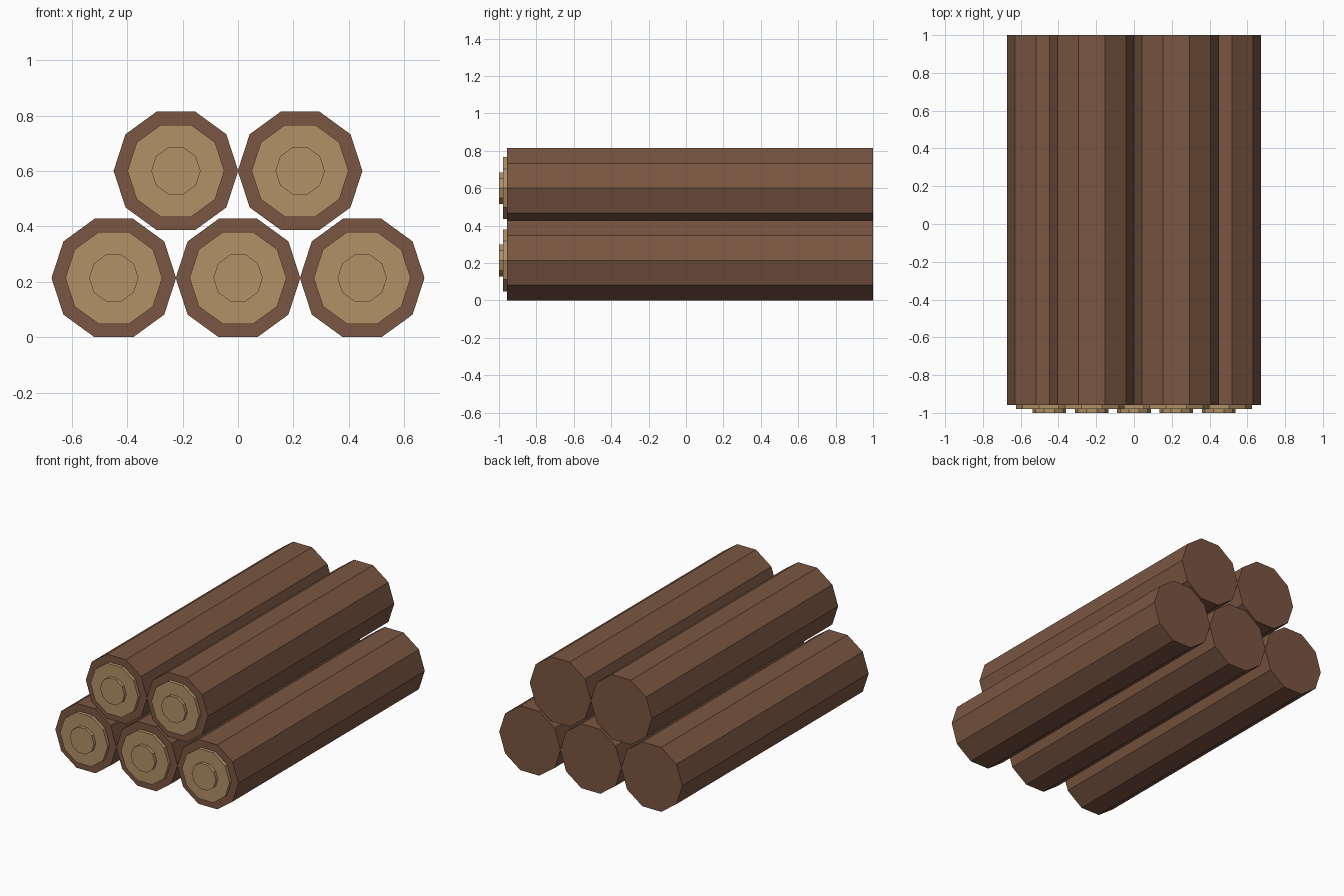
import bpy
import math

cube = bpy.data.objects.get("Cube")
if cube:
    bpy.data.objects.remove(cube, do_unlink=True)


def make_material(name, colour):
    mat = bpy.data.materials.new(name)
    mat.use_nodes = True
    mat.diffuse_color = colour
    mat.node_tree.nodes["Principled BSDF"].inputs["Base Color"].default_value = colour
    return mat


bark = make_material("brown_bark", (0.195, 0.093, 0.053, 1))
wood = make_material("pale_cut_wood", (0.45, 0.285, 0.135, 1))


def decagon_prism(name, x, z, radius, y_front, y_back, mat):
    """Ten-sided prism along y, with corners pointing left and right."""
    bpy.ops.mesh.primitive_cylinder_add(
        vertices=10, radius=radius, depth=y_back - y_front,
        location=(x, (y_front + y_back) / 2, z),
        rotation=(math.pi / 2, 0, 0))
    obj = bpy.context.object
    obj.name = name
    # Turn the section so a flat side faces up
    for v in obj.data.vertices:
        px, py = v.co.x, v.co.y
        v.co.x, v.co.y = py, -px
    obj.data.materials.append(mat)
    return obj


RADIUS = 0.225
SPACING = 0.4485
FRONT = -0.957
LOW = RADIUS * math.cos(math.pi / 10)
HIGH = LOW + 0.387

# Pyramid stack: three logs below, two above
stack = [("lower_right", -SPACING, LOW), ("lower_middle", 0, LOW),
         ("lower_left", SPACING, LOW),
         ("upper_right", -SPACING / 2, HIGH), ("upper_left", SPACING / 2, HIGH)]

for place, x, z in stack:
    decagon_prism(place + "_log", x, z, RADIUS, FRONT, 1, bark)
    # Stepped cut end on the front
    decagon_prism(place + "_cut_end", x, z, 0.175, -0.979, FRONT, wood)
    decagon_prism(place + "_heartwood", x, z, 0.089, -1, -0.979, wood)
